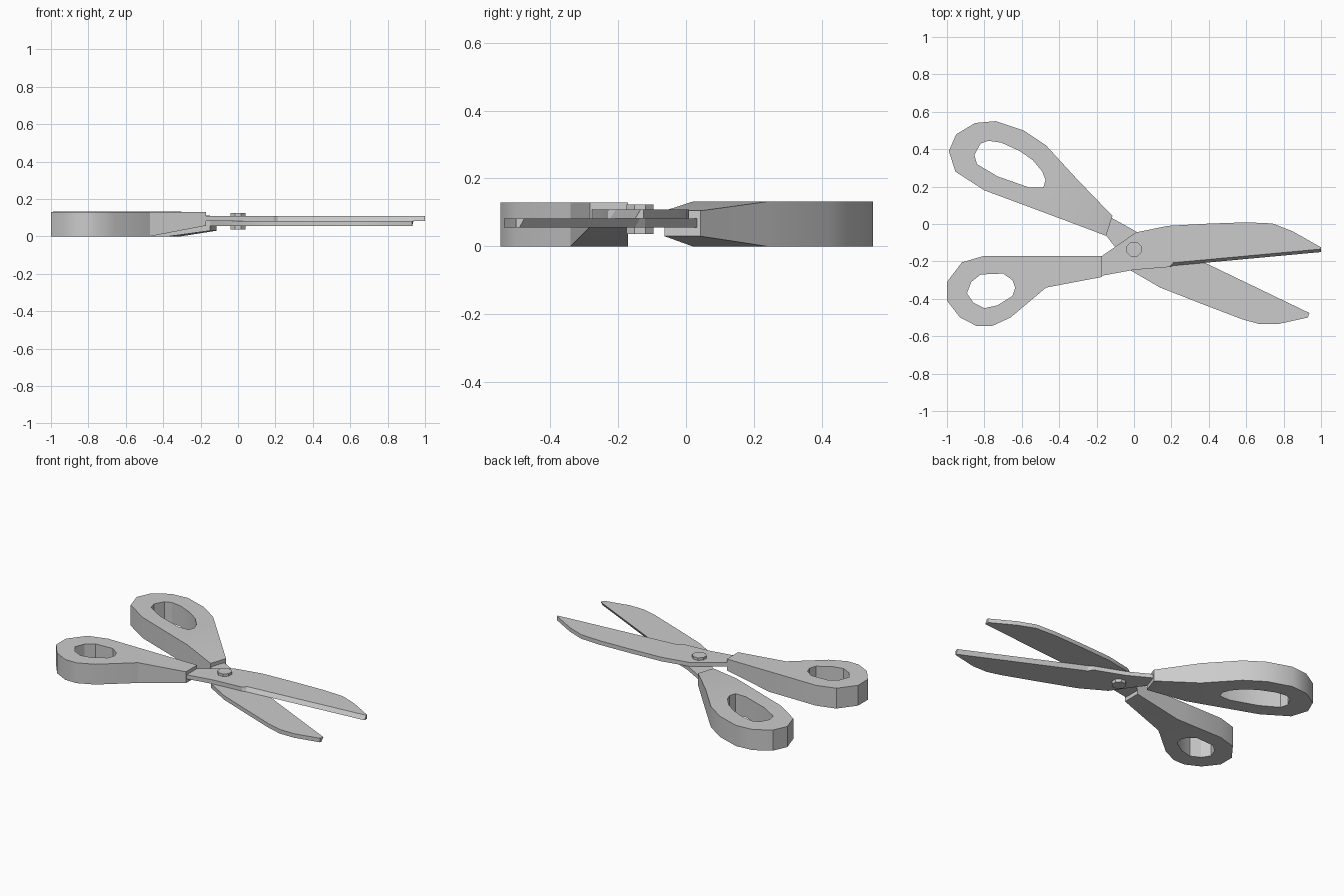
import bpy, bmesh, math

if "Cube" in bpy.data.objects:
    bpy.data.objects.remove(bpy.data.objects["Cube"])

grey = bpy.data.materials.new("light_grey")
grey.diffuse_color = (0.6, 0.6, 0.6, 1)
grey.use_nodes = True
grey.node_tree.nodes["Principled BSDF"].inputs["Base Color"].default_value = grey.diffuse_color


def finish(bm, name):
    """Turn a bmesh into a named, smooth-by-angle object."""
    bmesh.ops.recalc_face_normals(bm, faces=bm.faces[:])
    me = bpy.data.meshes.new(name)
    bm.to_mesh(me)
    bm.free()
    me.materials.append(grey)
    ob = bpy.data.objects.new(name, me)
    bpy.context.collection.objects.link(ob)
    bpy.ops.object.select_all(action='DESELECT')
    ob.select_set(True)
    bpy.context.view_layer.objects.active = ob
    bpy.ops.object.shade_smooth_by_angle(angle=math.radians(28))
    return ob


def loop(bm, pts, z):
    return [bm.verts.new((x, y, z)) for x, y in pts]


def walls(bm, lo, hi, closed=True):
    n = len(lo)
    for i in range(n if closed else n - 1):
        j = (i + 1) % n
        bm.faces.new((lo[i], lo[j], hi[j], hi[i]))


def handle(name, outer, hole, end, height, end_z):
    """Finger ring with a hole, plus a neck that tapers to the end edge."""
    bm = bmesh.new()
    rings = []
    for z in (0, height):
        o, h = loop(bm, outer, z), loop(bm, hole, z)
        edges = [bm.edges.new((l[i - 1], l[i])) for l in (o, h) for i in range(len(l))]
        bmesh.ops.triangle_fill(bm, edges=edges, use_beauty=True)
        rings.append((o, h))
    (o0, h0), (o1, h1) = rings
    walls(bm, o0, o1, closed=False)
    walls(bm, h0, h1)
    e0, e1 = loop(bm, end, end_z[0]), loop(bm, end, end_z[1])
    # neck top, bottom, two sides and end
    base = [o0[0], o0[-1], o1[-1], o1[0]]
    tip = [e0[0], e0[1], e1[1], e1[0]]
    walls(bm, base, tip)
    bm.faces.new(tip)
    finish(bm, name)


def blade(name, back, edge, edge_shift, z0, z1):
    """Flat blade; the cutting edge is slanted by shifting its top points."""
    bm = bmesh.new()
    dx, dy = edge_shift
    lo = loop(bm, back + edge, z0)
    hi = loop(bm, back + [(x + dx, y + dy) for x, y in edge], z1)
    walls(bm, lo, hi)
    bm.faces.new(lo)
    bm.faces.new(hi)
    finish(bm, name)


# small finger handle
handle("small_handle",
       [(-0.47, -0.17), (-0.8, -0.17), (-0.92, -0.205), (-1, -0.31), (-1, -0.41),
        (-0.93, -0.5), (-0.84, -0.546), (-0.76, -0.546), (-0.66, -0.5), (-0.47, -0.34)],
       [(-0.82, -0.27), (-0.7, -0.265), (-0.65, -0.3), (-0.635, -0.34), (-0.65, -0.385),
        (-0.73, -0.435), (-0.8, -0.45), (-0.86, -0.42), (-0.893, -0.37), (-0.87, -0.31)],
       [(-0.17, -0.17), (-0.17, -0.283)], 0.13, (0.057, 0.13))

# large finger handle
handle("large_handle",
       [(-0.305, 0.24), (-0.47, 0.42), (-0.59, 0.5), (-0.74, 0.55), (-0.85, 0.54),
        (-0.95, 0.48), (-0.99, 0.39), (-0.955, 0.28), (-0.8, 0.18), (-0.37, 0.02)],
       [(-0.78, 0.445), (-0.71, 0.435), (-0.61, 0.39), (-0.54, 0.34), (-0.49, 0.28),
        (-0.473, 0.235), (-0.485, 0.195), (-0.56, 0.195), (-0.73, 0.255), (-0.84, 0.32),
        (-0.853, 0.37), (-0.82, 0.43)],
       [(-0.115, 0.043), (-0.15, -0.063)], 0.132, (0.03, 0.105))

# upper blade
blade("upper_blade",
      [(0.19, -0.23), (0, -0.245), (-0.19, -0.28), (-0.19, -0.18), (-0.17, -0.17),
       (0.01, -0.045), (0.18, -0.01), (0.4, 0.002), (0.6, 0.009), (0.74, 0.003),
       (0.85, -0.04), (1, -0.125)],
      [(1, -0.15), (0.21, -0.223)], (0, 0.016), 0.082, 0.108)

# lower blade
blade("lower_blade",
      [(0.21, -0.12), (0.02, -0.045), (-0.12, 0.033), (-0.15, -0.06), (-0.1, -0.125),
       (-0.015, -0.25), (0.14, -0.34), (0.37, -0.43), (0.58, -0.51), (0.67, -0.535),
       (0.77, -0.535), (0.93, -0.5)],
      [(0.932, -0.49), (0.225, -0.15)], (0.006, 0.014), 0.056, 0.082)

# pivot screw
bm = bmesh.new()
screw = [(0.043 * math.cos(a), -0.135 + 0.043 * math.sin(a))
         for a in (math.radians(22.5 + 45 * i) for i in range(8))]
lo, hi = loop(bm, screw, 0.037), loop(bm, screw, 0.124)
walls(bm, lo, hi)
bm.faces.new(lo)
bm.faces.new(hi)
finish(bm, "pivot_screw")
